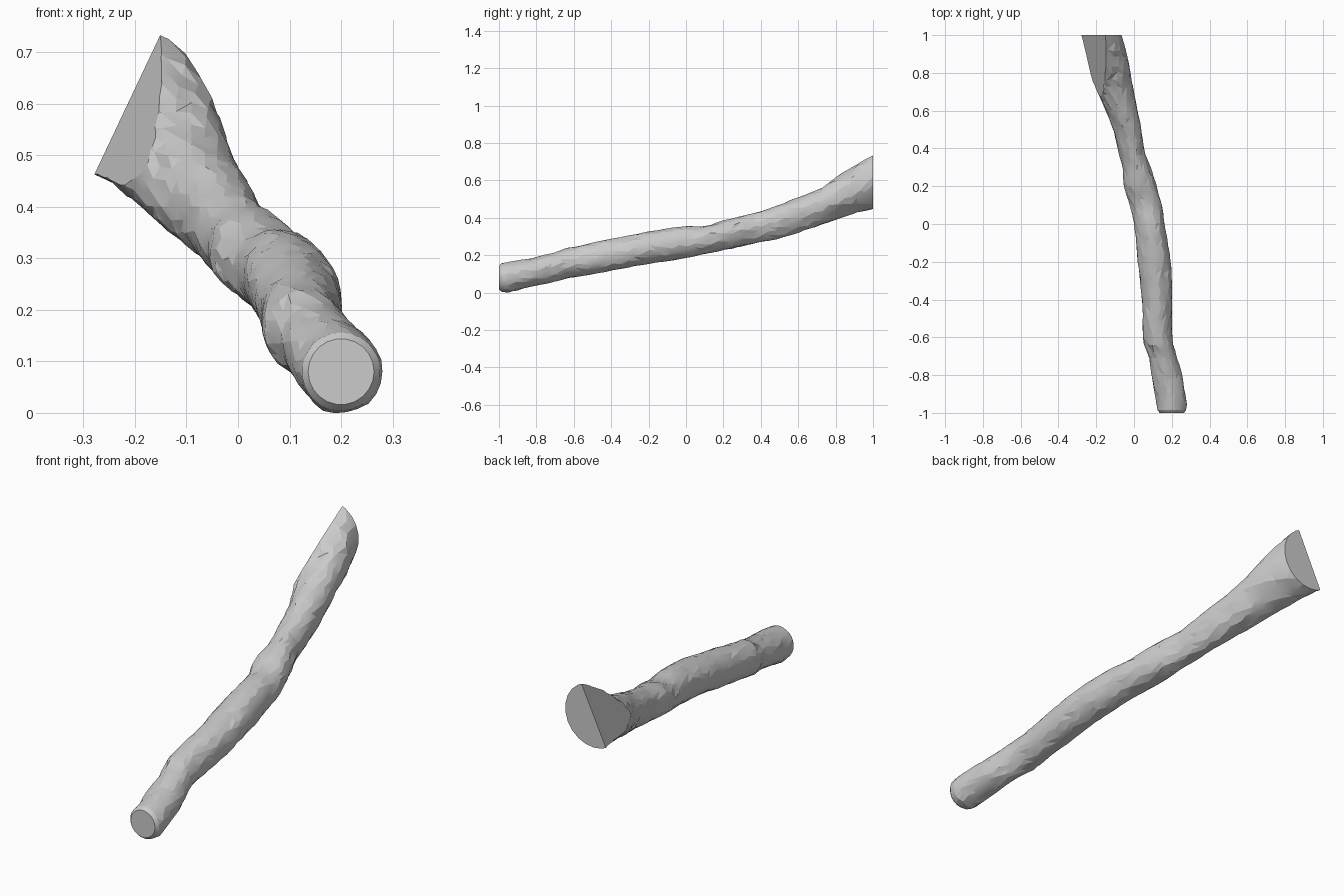
import bpy, bmesh, math, random
from mathutils import Vector, noise

if "Cube" in bpy.data.objects:
    bpy.data.objects.remove(bpy.data.objects["Cube"], do_unlink=True)

SIDES = 22
RING_STEP = 0.04
random.seed(4)

wood = bpy.data.materials.new("pale_grey_wood")
wood.use_nodes = True
grey = (0.6, 0.6, 0.6, 1)
wood.diffuse_color = grey
wood.node_tree.nodes["Principled BSDF"].inputs["Base Color"].default_value = grey

# Outline of the branch along y: y, x min, x max, z min, z max
outline = [
    (-0.95, 0.12, 0.28, 0.0, 0.16),
    (-0.8, 0.09, 0.255, 0.04, 0.19),
    (-0.7, 0.08, 0.225, 0.06, 0.215),
    (-0.62, 0.05, 0.205, 0.08, 0.24),
    (-0.4, 0.04, 0.2, 0.115, 0.285),
    (-0.2, 0.02, 0.195, 0.155, 0.325),
    (0.0, 0.0, 0.165, 0.185, 0.355),
    (0.1, -0.025, 0.15, 0.205, 0.358),
    (0.2, -0.055, 0.12, 0.225, 0.385),
    (0.3, -0.06, 0.085, 0.245, 0.41),
    (0.36, -0.075, 0.06, 0.26, 0.425),
    (0.5, -0.11, 0.04, 0.29, 0.47),
    (0.68, -0.185, 0.005, 0.345, 0.54),
    (0.8, -0.25, -0.02, 0.39, 0.615),
    (0.9, -0.3, -0.037, 0.425, 0.68),
    (1.0, -0.366, -0.065, 0.447, 0.749),
]


def section(y):
    """Blend the outline smoothly at the given y."""
    i = max(k for k, row in enumerate(outline[:-1]) if row[0] <= y + 1e-6)
    a, b = outline[i], outline[i + 1]
    before, after = outline[max(i - 1, 0)], outline[min(i + 2, len(outline) - 1)]
    span = b[0] - a[0]
    t = (y - a[0]) / span
    values = []
    for k in range(1, 5):
        slope_a = (b[k] - before[k]) / (b[0] - before[0]) * span
        slope_b = (after[k] - a[k]) / (after[0] - a[0]) * span
        values.append((2*t**3 - 3*t**2 + 1) * a[k] + (t**3 - 2*t**2 + t) * slope_a
                      + (3*t**2 - 2*t**3) * b[k] + (t**3 - t**2) * slope_b)
    return values


def add_ring(bm, y, scale=1.0, rough=1.0, twist=0.0):
    x0, x1, z0, z1 = section(max(y, outline[0][0]))
    ring = []
    for s in range(SIDES):
        angle = math.tau * (s + twist) / SIDES
        way = Vector((math.cos(angle), 0, math.sin(angle)))
        lump = noise.noise(Vector((way.x * 1.5, y * 7, way.z * 1.5))) * 0.06
        size = scale * (1 + rough * (lump + random.uniform(-0.012, 0.012)))
        slide = rough * random.uniform(-0.25, 0.25) * RING_STEP
        ring.append(bm.verts.new(((x0 + x1) / 2 + way.x * size * (x1 - x0) / 2,
                                  y + slide,
                                  (z0 + z1) / 2 + way.z * size * (z1 - z0) / 2)))
    return ring


# Branch body, with a worn rim on the front end
bm = bmesh.new()
rings = [add_ring(bm, -1.0, 0.8, 0), add_ring(bm, -0.985, 0.95, 0.1, 0.5)]
count = round((1 - outline[0][0]) / RING_STEP)
for i in range(count + 1):
    y = outline[0][0] + (1 - outline[0][0]) * i / count
    rings.append(add_ring(bm, y, 1.0, 0 if i == count else 1, 0.5 * (i % 2)))
for low, high in zip(rings, rings[1:]):
    for s in range(SIDES):
        n = (s + 1) % SIDES
        bm.faces.new((low[s], low[n], high[n], high[s]))
bmesh.ops.triangulate(bm, faces=bm.faces[:])
bm.faces.new(rings[0])
bm.faces.new(rings[-1])

# Slanted cut across the back end
top, low, tip = Vector((-0.15, 1, 0.735)), Vector((-0.28, 1, 0.46)), Vector((-0.182, 0.69, 0.48))
back = [f for f in bm.faces if f.calc_center_median().y > 0.55]
parts = set(back) | {e for f in back for e in f.edges} | {v for f in back for v in f.verts}
cut = bmesh.ops.bisect_plane(bm, geom=list(parts), plane_co=top,
                             plane_no=(low - top).cross(tip - top), clear_outer=True)
edges = [e for e in cut["geom_cut"] if isinstance(e, bmesh.types.BMEdge) and e.is_boundary]
bmesh.ops.edgeloop_fill(bm, edges=edges)
bmesh.ops.recalc_face_normals(bm, faces=bm.faces[:])

mesh = bpy.data.meshes.new("branch")
bm.to_mesh(mesh)
bm.free()
mesh.materials.append(wood)
branch = bpy.data.objects.new("branch", mesh)
bpy.context.collection.objects.link(branch)

# Soften the bark facets and keep the cut edges crisp
bpy.context.view_layer.objects.active = branch
branch.select_set(True)
bpy.ops.object.shade_smooth_by_angle(angle=math.radians(12))
